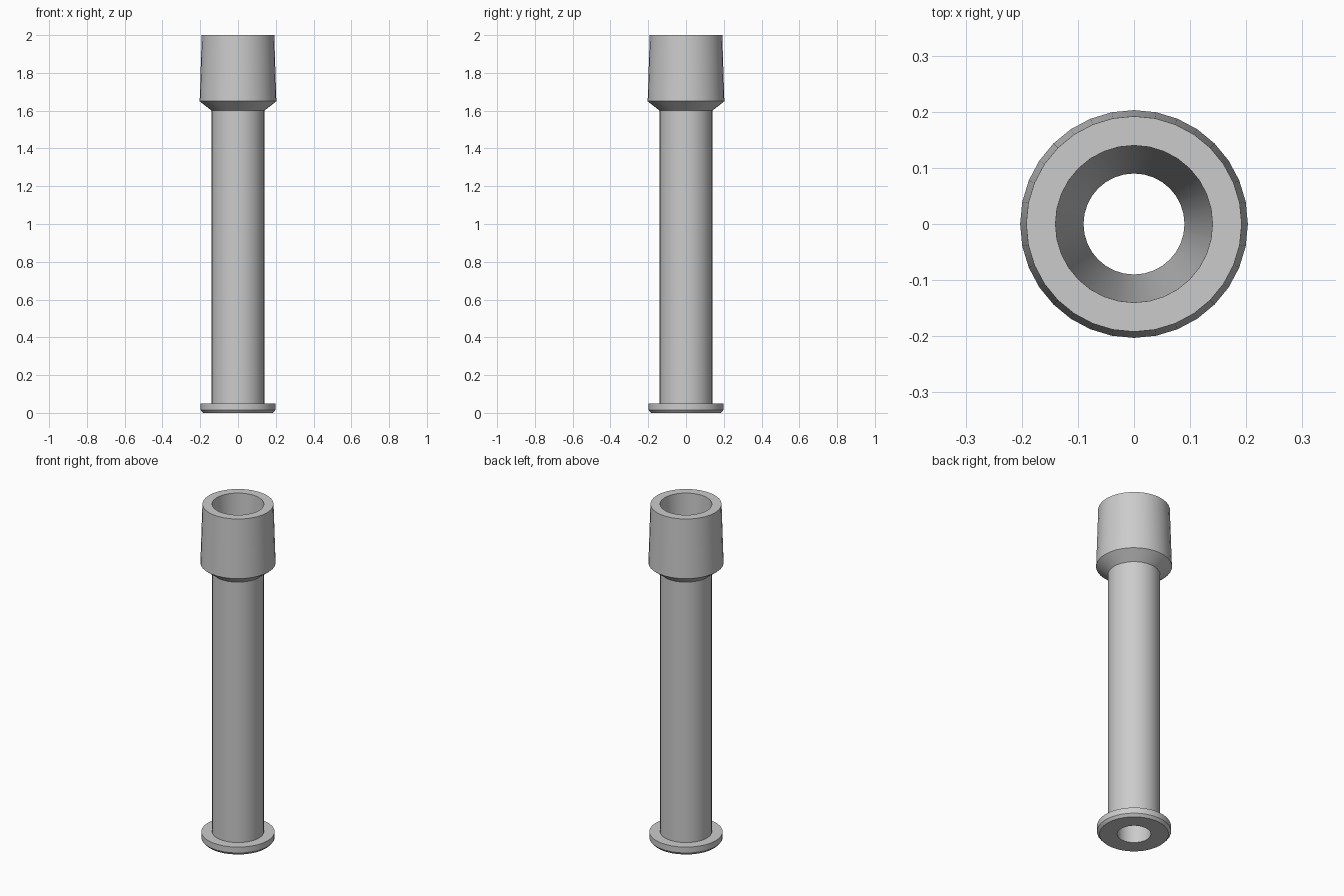
import bpy
import bmesh
import math

cube = bpy.data.objects.get("Cube")
if cube:
    bpy.data.objects.remove(cube, do_unlink=True)

SIDES = 32

grey = bpy.data.materials.new("light_grey")
grey.use_nodes = True
colour = (0.6, 0.6, 0.6, 1)
grey.diffuse_color = colour
grey.node_tree.nodes["Principled BSDF"].inputs["Base Color"].default_value = colour


def lathe(name, profile):
    """Spin a closed (radius, height) loop around z."""
    bm = bmesh.new()
    rings = []
    for r, z in profile:
        ring = []
        for i in range(SIDES):
            a = math.tau * i / SIDES
            ring.append(bm.verts.new((r * math.cos(a), r * math.sin(a), z)))
        rings.append(ring)
    for k, low in enumerate(rings):
        high = rings[(k + 1) % len(rings)]
        for i in range(SIDES):
            j = (i + 1) % SIDES
            bm.faces.new((low[i], low[j], high[j], high[i]))
    bmesh.ops.recalc_face_normals(bm, faces=bm.faces)
    mesh = bpy.data.meshes.new(name)
    bm.to_mesh(mesh)
    bm.free()
    mesh.materials.append(grey)
    obj = bpy.data.objects.new(name, mesh)
    bpy.context.collection.objects.link(obj)
    bpy.ops.object.select_all(action='DESELECT')
    obj.select_set(True)
    bpy.context.view_layer.objects.active = obj
    bpy.ops.object.shade_smooth_by_angle(angle=math.radians(30))
    return obj


# Hollow tube: chamfered foot flange, straight shaft, tapered socket, tapered bore
lathe("flanged_socket_tube", [
    (0.09, 0), (0.185, 0), (0.198, 0.015), (0.198, 0.05),
    (0.14, 0.05), (0.14, 1.6), (0.203, 1.65), (0.192, 2),
    (0.14, 2),
])
